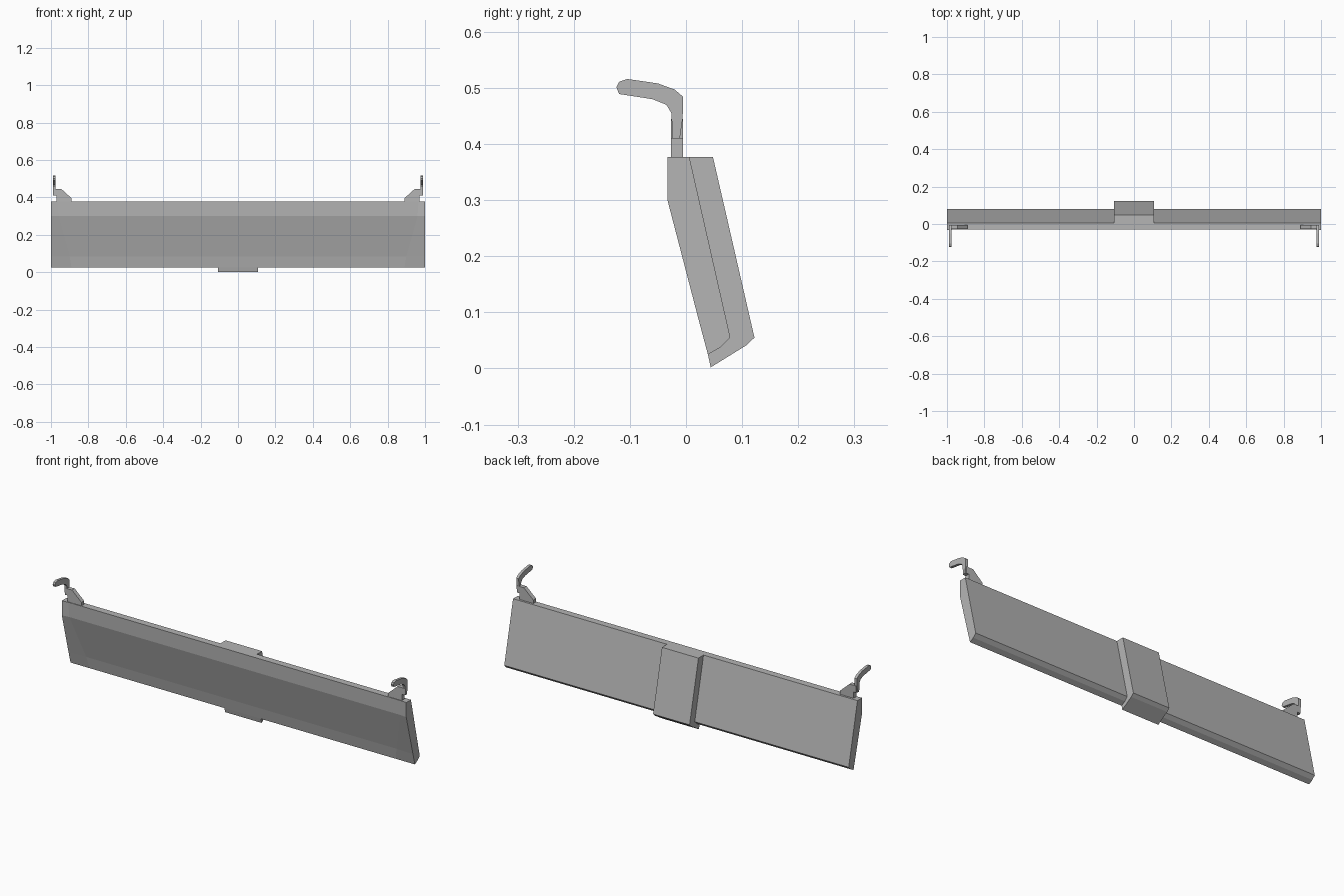
import bpy, bmesh

cube = bpy.data.objects.get("Cube")
if cube:
    bpy.data.objects.remove(cube, do_unlink=True)

grey = bpy.data.materials.new("plain grey")
grey.use_nodes = True
colour = (0.46, 0.46, 0.46, 1)
grey.diffuse_color = colour
grey.node_tree.nodes["Principled BSDF"].inputs["Base Color"].default_value = colour


def loft(name, sections):
    """Skin a closed solid through matching closed cross-sections."""
    bm = bmesh.new()
    rings = [[bm.verts.new(p) for p in s] for s in sections]
    bm.faces.new(rings[0])
    bm.faces.new(rings[-1])
    for a, b in zip(rings, rings[1:]):
        for i in range(len(a)):
            j = (i + 1) % len(a)
            bm.faces.new((a[i], a[j], b[j], b[i]))
    bmesh.ops.recalc_face_normals(bm, faces=bm.faces)
    mesh = bpy.data.meshes.new(name)
    bm.to_mesh(mesh)
    bm.free()
    mesh.materials.append(grey)
    obj = bpy.data.objects.new(name, mesh)
    bpy.context.collection.objects.link(obj)
    return obj


def side_plate(name, outline, x0, x1):
    """Extrude a (y, z) outline along x."""
    return loft(name, [[(x, y, z) for y, z in outline] for x in (x0, x1)])


def front_plate(name, outline, y0, y1):
    """Extrude an (x, z) outline along y."""
    return loft(name, [[(x, y, z) for x, z in outline] for y in (y0, y1)])


# Long panel: full end profile, with a very shallow dish across the front
# Each row: y, z, half-width of the dish, depth of the dish
profile = [
    (-0.033, 0.377, 0.965, 0.003),
    (-0.033, 0.30, 0.96, 0.005),
    (0.023, 0.085, 0.90, 0.005),
    (0.039, 0.025, 0.89, 0),
    (0.062, 0.038, 0.89, 0),
    (0.079, 0.055, 0.89, 0),
    (0.006, 0.377, 0.965, 0),
]
end = [(1, y, z) for y, z, w, d in profile]
inner = [(w, y + d, z) for y, z, w, d in profile]
mirror = lambda ring: [(-x, y, z) for x, y, z in ring]
loft("panel", [mirror(end), mirror(inner), inner, end])

# Block wrapped around the back and bottom of the panel
side_plate("back_block", [
    (0.004, 0.377), (0.048, 0.377), (0.122, 0.055), (0.107, 0.041),
    (0.044, 0.002), (0.039, 0.025), (0.062, 0.038), (0.079, 0.055)],
    -0.106, 0.106)

# Mounting foot and curved hook at each end
foot = [(0.97, 0.37), (0.89, 0.37), (0.89, 0.395), (0.945, 0.445),
        (0.985, 0.445), (0.985, 0.41), (0.97, 0.41)]
hook = [(-0.024, 0.41), (-0.011, 0.41), (-0.006, 0.445), (-0.005, 0.484),
        (-0.02, 0.497), (-0.05, 0.508), (-0.105, 0.516), (-0.119, 0.511),
        (-0.124, 0.501), (-0.119, 0.489), (-0.105, 0.487), (-0.06, 0.48),
        (-0.035, 0.47), (-0.026, 0.455)]
for side, s in (("left", 1), ("right", -1)):
    front_plate(side + "_foot", [(s * x, z) for x, z in foot], -0.027, -0.005)
    side_plate(side + "_hook", hook, s * 0.975, s * 0.989)
